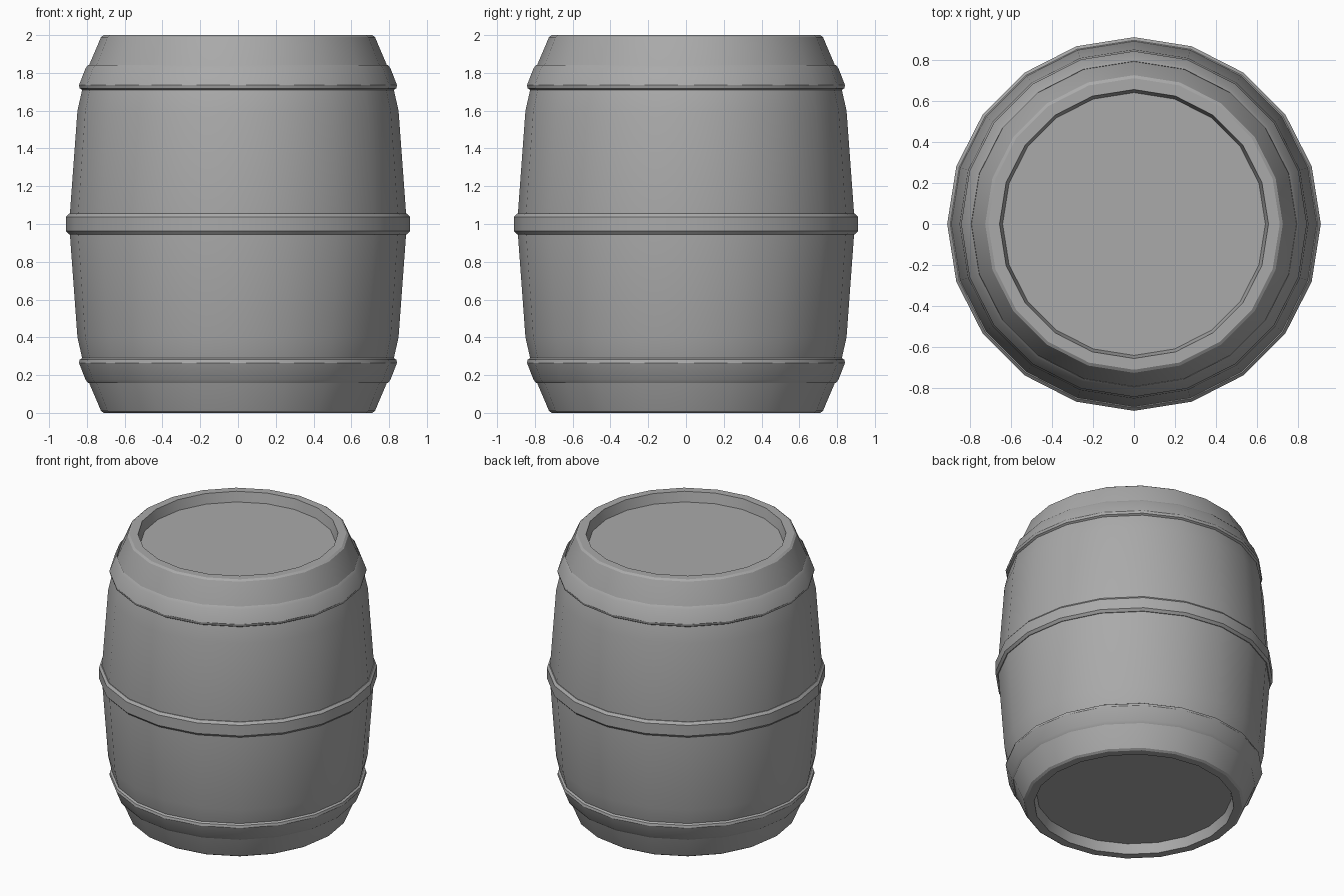
import bpy
import bmesh
import math

SIDES = 20
HEIGHT = 2.0
HEAD_DEPTH = 0.07
HEAD_RADIUS = 0.64

cube = bpy.data.objects.get("Cube")
if cube:
    bpy.data.objects.remove(cube, do_unlink=True)

grey = bpy.data.materials.new("plain grey")
grey.use_nodes = True
grey.diffuse_color = (0.4, 0.4, 0.4, 1)
grey.node_tree.nodes["Principled BSDF"].inputs["Base Color"].default_value = (0.4, 0.4, 0.4, 1)


def flipped(profile):
    """Mirror a (radius, z) profile about the barrel's middle."""
    return [(r, HEIGHT - z) for r, z in reversed(profile)]


def lathe(name, profile, closed=False, capped=False):
    """Revolve a profile, listed from top to bottom, around the z axis."""
    bm = bmesh.new()
    rings = []
    for r, z in profile:
        angles = [math.tau * i / SIDES for i in range(SIDES)]
        rings.append([bm.verts.new((r * math.cos(a), r * math.sin(a), z)) for a in angles])
    pairs = list(zip(rings, rings[1:]))
    if closed:
        pairs.append((rings[-1], rings[0]))
    for upper, lower in pairs:
        for i in range(SIDES):
            j = (i + 1) % SIDES
            bm.faces.new((upper[i], lower[i], lower[j], upper[j]))
    if capped:
        bm.faces.new(rings[0])
        bm.faces.new(rings[-1][::-1])
    bmesh.ops.recalc_face_normals(bm, faces=bm.faces)
    mesh = bpy.data.meshes.new(name)
    bm.to_mesh(mesh)
    bm.free()
    mesh.materials.append(grey)
    obj = bpy.data.objects.new(name, mesh)
    bpy.context.collection.objects.link(obj)
    bpy.ops.object.select_all(action="DESELECT")
    obj.select_set(True)
    bpy.context.view_layer.objects.active = obj
    bpy.ops.object.shade_smooth_by_angle(angle=math.radians(30))
    return obj


# Bulging body with raised rims and recessed heads at both ends
upper_half = [
    (HEAD_RADIUS, HEIGHT - HEAD_DEPTH),
    (0.655, HEIGHT), (0.71, HEIGHT), (0.725, 1.99),
    (0.793, 1.83), (0.825, 1.71), (0.85, 1.6), (0.894, 1.0),
]
lathe("barrel_body", upper_half + flipped(upper_half)[1:], capped=True)

# Slanted hoops near the ends
end_hoop = [
    (0.793, 1.842), (0.807, 1.825), (0.842, 1.735),
    (0.838, 1.718), (0.822, 1.708), (0.78, 1.76),
]
lathe("upper_hoop", end_hoop, closed=True)
lathe("lower_hoop", flipped(end_hoop), closed=True)

# Wide hoop around the middle
half_hoop = [(0.88, 1.055), (0.895, 1.055), (0.91, 1.038)]
lathe("middle_hoop", half_hoop + flipped(half_hoop), closed=True)
